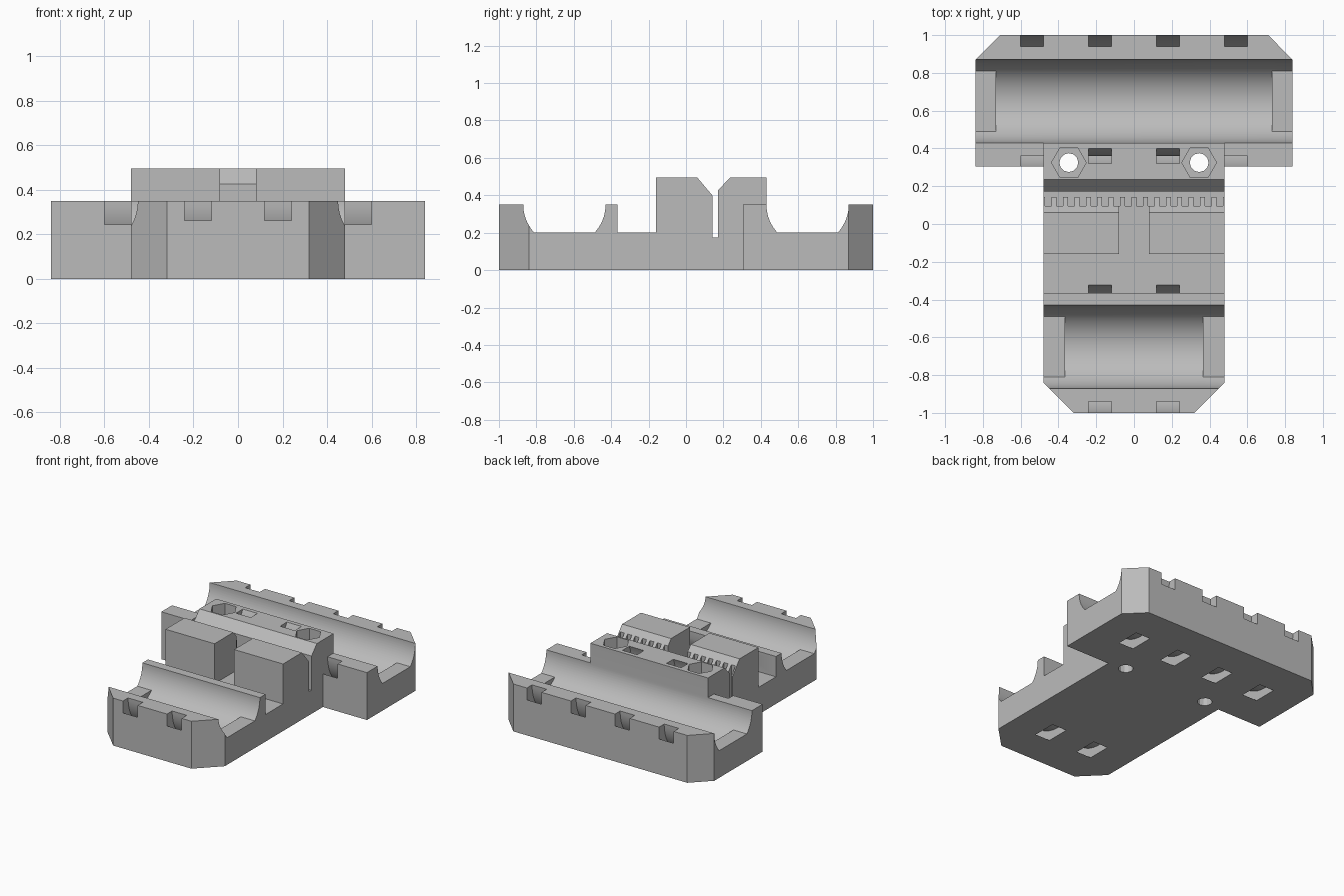
import bpy, bmesh, math

old = bpy.data.objects.get("Cube")
if old:
    bpy.data.objects.remove(old, do_unlink=True)

grey = bpy.data.materials.new("plain grey")
grey.use_nodes = True
grey.diffuse_color = (0.5, 0.5, 0.5, 1)
grey.node_tree.nodes["Principled BSDF"].inputs["Base Color"].default_value = (0.5, 0.5, 0.5, 1)


def prisms(name, pieces):
    """Each piece is (axis, outline, low, high); outline is (y, z) on axis x, (x, y) on axis z."""
    bm = bmesh.new()
    for axis, outline, low, high in pieces:
        def place(p, h):
            return (h, p[0], p[1]) if axis == "x" else (p[0], p[1], h)
        rings = [[bm.verts.new(place(p, h)) for p in outline] for h in (low, high)]
        bm.faces.new(rings[0])
        bm.faces.new(rings[1])
        n = len(outline)
        for i in range(n):
            j = (i + 1) % n
            bm.faces.new((rings[0][i], rings[0][j], rings[1][j], rings[1][i]))
    bmesh.ops.recalc_face_normals(bm, faces=bm.faces)
    mesh = bpy.data.meshes.new(name)
    bm.to_mesh(mesh)
    bm.free()
    mesh.materials.append(grey)
    obj = bpy.data.objects.new(name, mesh)
    bpy.context.collection.objects.link(obj)
    return obj


def box(x0, x1, y0, y1, z0, z1):
    return ("z", [(x0, y0), (x1, y0), (x1, y1), (x0, y1)], z0, z1)


def ngon(x, y, r, sides):
    return [(x + r * math.cos(i * math.tau / sides), y + r * math.sin(i * math.tau / sides))
            for i in range(sides)]


def cut(name, pieces):
    cutter = prisms(name, pieces)
    cutter.hide_render = True
    mod = body.modifiers.new(name, "BOOLEAN")
    mod.operation = "DIFFERENCE"
    mod.solver = "EXACT"
    mod.object = cutter
    bpy.context.view_layer.objects.active = body
    bpy.ops.object.modifier_apply(modifier=name)
    bpy.data.objects.remove(cutter, do_unlink=True)


# T-shaped body with chamfered corners
half = [(0.32, -1), (0.48, -0.84), (0.48, 0.305), (0.84, 0.305), (0.84, 0.87), (0.71, 1)]
outline = half + [(-x, y) for x, y in reversed(half)]
body = prisms("carriage_body", [("z", outline, 0, 0.495)])

# Lower levels around the raised belt clamp
cut("front_level", [box(-1, 1, -1.1, -0.16, 0.35, 1)])
cut("rear_level", [box(-1, 1, 0.43, 1.1, 0.35, 1)])
cut("side_levels", [box(s * 0.48, s * 1, 0.2, 0.5, 0.35, 1) for s in (-1, 1)])
cut("step", [box(-1, 1, -0.365, -0.16, 0.2, 1)])

# Belt slit with flared mouth, gap between the clamp blocks, belt teeth
slit = [(0.142, 0.175), (0.172, 0.175), (0.172, 0.427), (0.333, 0.6), (-0.028, 0.6), (0.142, 0.398)]
cut("belt_slit", [("x", slit, -1, 1)])
cut("clamp_gap", [box(-0.08, 0.08, -0.3, 0.16, 0.2, 1)])
pitch = 0.0605
cut("belt_teeth", [box((i - 7.5) * pitch - 0.017, (i - 7.5) * pitch + 0.017, 0.095, 0.16, 0.175, 1)
                   for i in range(16)])

# Bearing troughs: deep in the middle, shallow seats at the ends
BEARING_Z, BEARING_R, STEPS = 0.35, 0.22, 42


def trough(y, skip):
    pts = [(y + BEARING_R * math.cos(math.pi * (1 + i / STEPS)),
            BEARING_Z + BEARING_R * math.sin(math.pi * (1 + i / STEPS)))
           for i in range(STEPS + 1) if i not in skip]
    return pts + [(y + 0.21, 0.4), (y - 0.21, 0.4)]


def tie_channel(y):
    angles = [math.radians(140 + 5 * i) for i in range(53)]
    arc = [[(y + r * math.cos(a), BEARING_Z + r * math.sin(a)) for a in angles] for r in (0.29, 0.361)]
    return arc[0] + arc[1][::-1]


for place, y, reach, ties in (("front", -0.65, 0.365, (-0.18, 0.18)),
                              ("rear", 0.65, 0.73, (-0.54, -0.18, 0.18, 0.54))):
    cut(place + "_trough", [("x", trough(y, ()), -reach, reach)])
    cut(place + "_seats", [("x", trough(y, range(11, 32)), -1, 1)])
    cut(place + "_tie_channels", [("x", tie_channel(y), x - 0.06, x + 0.06) for x in ties])

# Bolt holes with hexagonal nut pockets
cut("nut_pockets", [("z", ngon(x, 0.325, 0.092, 6), 0.38, 1) for x in (-0.345, 0.345)])
cut("bolt_holes", [("z", ngon(x, 0.325, 0.05, 12), -1, 1) for x in (-0.345, 0.345)])

# Smooth the curved walls, keep edges sharp
bpy.ops.object.select_all(action="DESELECT")
body.select_set(True)
bpy.context.view_layer.objects.active = body
bpy.ops.object.shade_smooth_by_angle(angle=math.radians(25))
